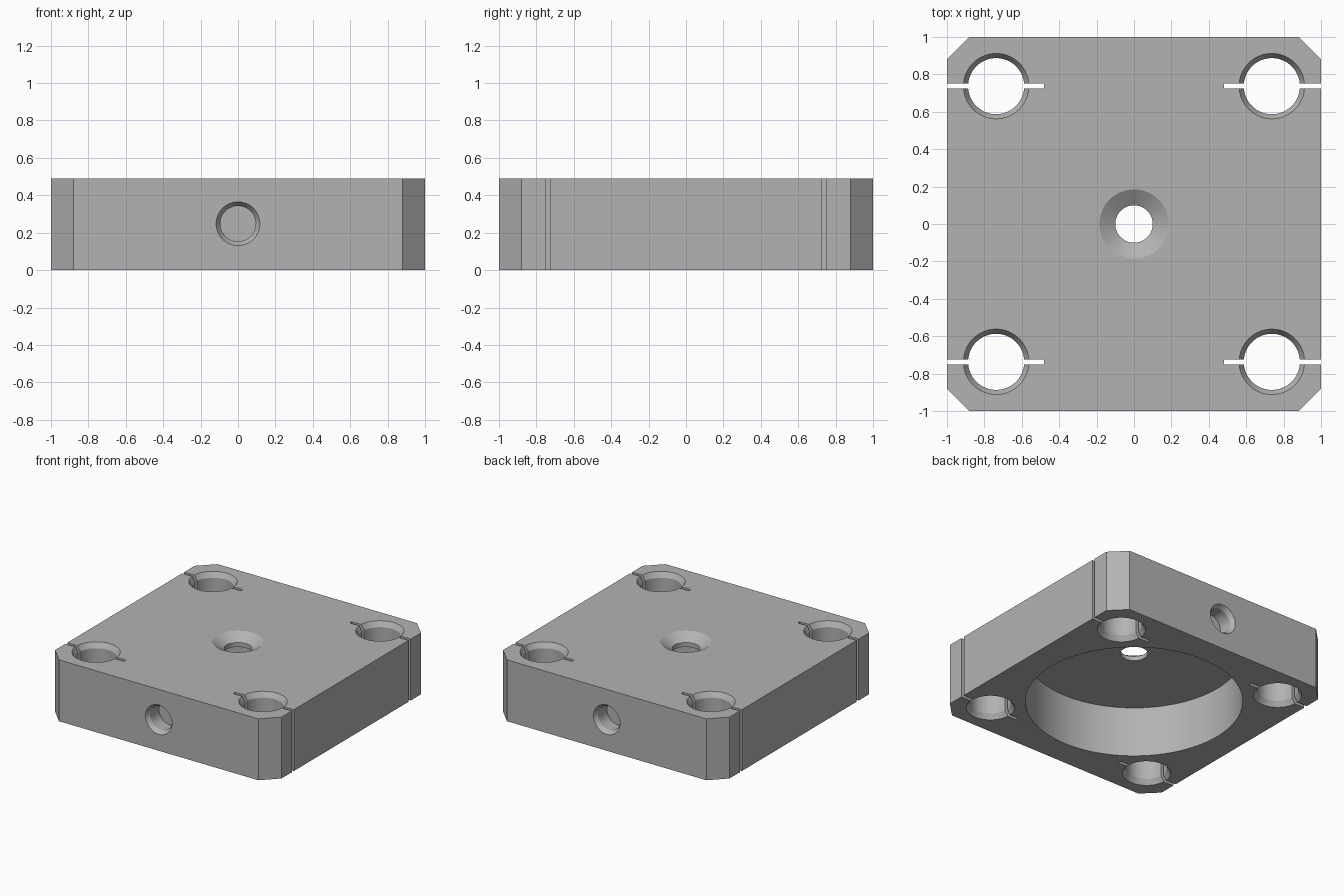
import bpy, bmesh, math
from mathutils import Matrix, Vector

cube = bpy.data.objects.get("Cube")
if cube:
    bpy.data.objects.remove(cube, do_unlink=True)

HEIGHT = 0.49
CORNER = 0.12
HOLE = 0.737
EXTRA = 0.05          # cutters reach this far past the surface

# One plain grey metal
steel = bpy.data.materials.new("grey_metal")
steel.use_nodes = True
GREY = (0.45, 0.45, 0.45, 1)
steel.diffuse_color = GREY
steel.node_tree.nodes["Principled BSDF"].inputs["Base Color"].default_value = GREY


def make_object(name, bm):
    bmesh.ops.recalc_face_normals(bm, faces=bm.faces)
    mesh = bpy.data.meshes.new(name)
    bm.to_mesh(mesh)
    bm.free()
    obj = bpy.data.objects.new(name, mesh)
    bpy.context.collection.objects.link(obj)
    mesh.materials.append(steel)
    return obj


def prism(name, outline, z0, z1):
    bm = bmesh.new()
    face = bm.faces.new([bm.verts.new((x, y, z0)) for x, y in outline])
    up = bmesh.ops.extrude_face_region(bm, geom=[face])["geom"]
    verts = [v for v in up if isinstance(v, bmesh.types.BMVert)]
    bmesh.ops.translate(bm, verts=verts, vec=(0, 0, z1 - z0))
    return make_object(name, bm)


def turned(name, profile, place, sides=64):
    """Closed solid of revolution through (radius, height) points."""
    bm = bmesh.new()
    rings = [[bm.verts.new((r * math.cos(math.tau * i / sides),
                            r * math.sin(math.tau * i / sides), z))
              for i in range(sides)] for r, z in profile]
    for low, high in zip(rings, rings[1:]):
        for i in range(sides):
            j = (i + 1) % sides
            bm.faces.new((low[i], low[j], high[j], high[i]))
    bm.faces.new(rings[0])
    bm.faces.new(rings[-1])
    bm.transform(place)
    return make_object(name, bm)


def cut(target, cutter):
    mod = target.modifiers.new(cutter.name, 'BOOLEAN')
    mod.operation = 'DIFFERENCE'
    mod.solver = 'EXACT'
    mod.object = cutter
    bpy.context.view_layer.objects.active = target
    bpy.ops.object.modifier_apply(modifier=mod.name)
    bpy.data.objects.remove(cutter, do_unlink=True)


# Square block with bevelled vertical corners
c = 1 - CORNER
block = prism("mounting_block", [(c, -1), (1, -c), (1, c), (c, 1),
                                 (-c, 1), (-1, c), (-1, -c), (-c, -1)], 0, HEIGHT)

# Four corner bores, chamfered at both ends, each with a clamping slot
bore, rim, chamfer = 0.15, 0.175, 0.04
flare = rim + (rim - bore) / chamfer * EXTRA
bore_profile = [(flare, -EXTRA), (bore, chamfer),
                (bore, HEIGHT - chamfer), (flare, HEIGHT + EXTRA)]
for sx in (-1, 1):
    for sy in (-1, 1):
        cut(block, turned("corner_bore", bore_profile,
                          Matrix.Translation((sx * HOLE, sy * HOLE, 0))))
        y0, y1 = sy * HOLE - 0.013, sy * HOLE + 0.013
        x0, x1 = sx * 0.48, sx * 1.1
        cut(block, prism("clamp_slot", [(x0, y0), (x1, y0), (x1, y1), (x0, y1)],
                         -0.1, HEIGHT + 0.1))

# Wide round recess in the underside
cut(block, turned("recess", [(0.786, -0.1), (0.786, 0.4)], Matrix(), 128))

# Countersunk centre hole
sink = 0.055
slope = (0.185 - 0.1) / sink
cut(block, turned("centre_hole", [(0.1, 0.3), (0.1, HEIGHT - sink),
                                  (0.185 + slope * EXTRA, HEIGHT + EXTRA)], Matrix()))

# Blind chamfered holes in the front and back
blind = [(0.117 + EXTRA / 1.5, -EXTRA), (0.095, 0.033), (0.095, 0.14)]
for turn in (0, math.pi):
    place = (Matrix.Rotation(turn, 4, 'Z') @ Matrix.Translation(Vector((0, -1, 0.248)))
             @ Matrix.Rotation(-math.pi / 2, 4, 'X'))
    cut(block, turned("side_hole", blind, place))

# Smooth bores with crisp edges
bpy.ops.object.select_all(action='DESELECT')
block.select_set(True)
bpy.context.view_layer.objects.active = block
bpy.ops.object.shade_smooth_by_angle(angle=math.radians(20))
